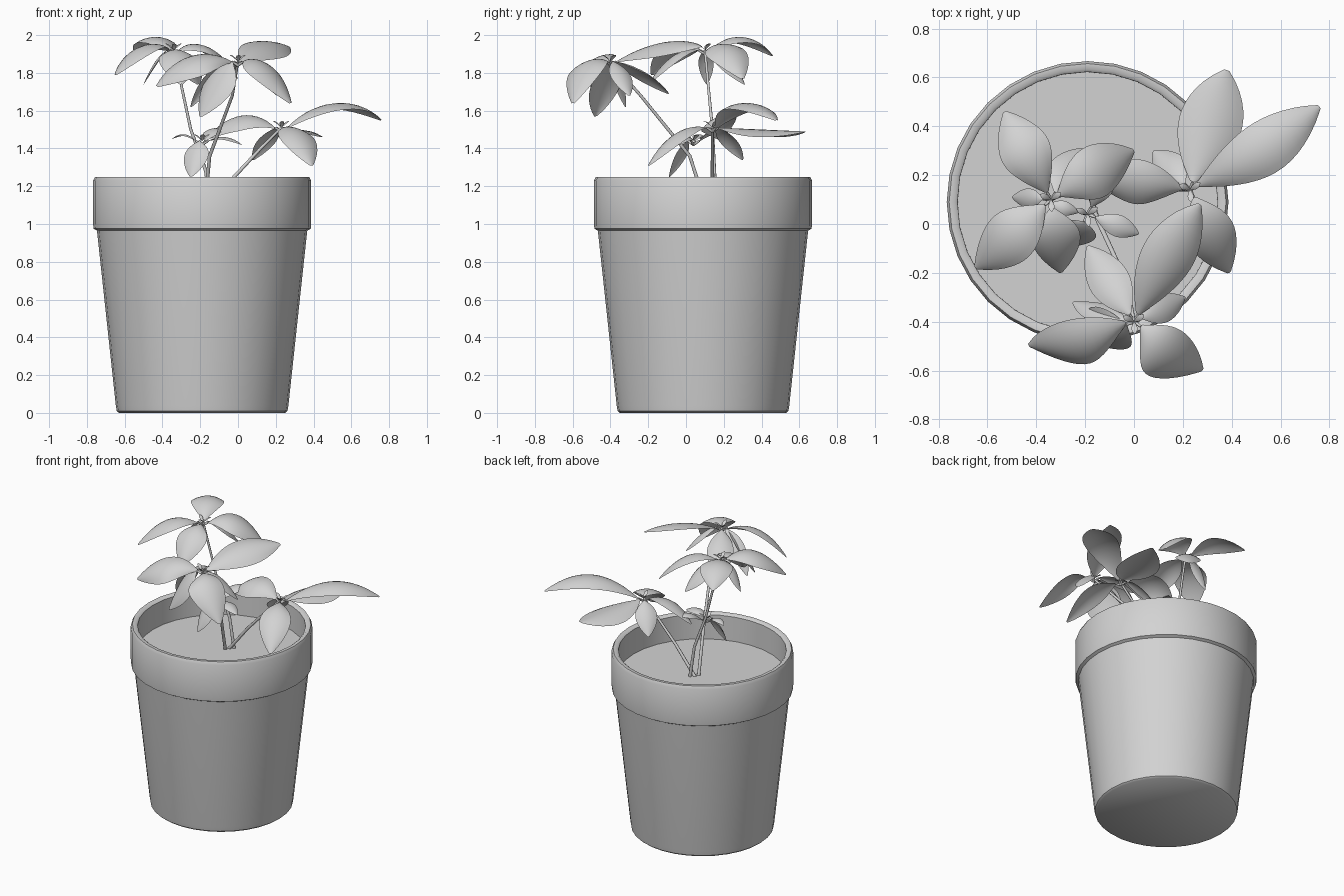
import bpy, bmesh, math
from mathutils import Vector

cube = bpy.data.objects.get("Cube")
if cube:
    bpy.data.objects.remove(cube, do_unlink=True)

GREY = (0.65, 0.65, 0.65, 1)
grey = bpy.data.materials.new("plain_grey")
grey.use_nodes = True
grey.diffuse_color = GREY
grey.node_tree.nodes["Principled BSDF"].inputs["Base Color"].default_value = GREY

POT_X, POT_Y = -0.19, 0.09


def finish(bm, name, angle=40):
    """Turn a bmesh into a smooth shaded object that keeps sharp edges."""
    mesh = bpy.data.meshes.new(name)
    bm.to_mesh(mesh)
    bm.free()
    mesh.materials.append(grey)
    obj = bpy.data.objects.new(name, mesh)
    bpy.context.collection.objects.link(obj)
    bpy.ops.object.select_all(action='DESELECT')
    obj.select_set(True)
    bpy.context.view_layer.objects.active = obj
    bpy.ops.object.shade_smooth_by_angle(angle=math.radians(angle))


def lathe(name, profile, sides=32):
    """Spin a radius/height profile around the pot axis."""
    bm = bmesh.new()
    verts = [bm.verts.new((POT_X + r, POT_Y, z)) for r, z in profile]
    edges = [bm.edges.new(pair) for pair in zip(verts, verts[1:])]
    bmesh.ops.spin(bm, geom=verts + edges, cent=(POT_X, POT_Y, 0), axis=(0, 0, 1),
                   angle=math.tau, steps=sides, use_duplicate=False)
    bmesh.ops.remove_doubles(bm, verts=bm.verts, dist=0.0005)
    bmesh.ops.recalc_face_normals(bm, faces=bm.faces)
    finish(bm, name)


def bezier(a, b, c, t):
    return a * (1 - t) ** 2 + b * 2 * t * (1 - t) + c * t * t


def leaf(name, base, tip, width, arch=0.03, roll=0.0, bow=0.0, rows=14, cols=8):
    """Arched oval leaf blade with drooping edges; bow bends it sideways."""
    base, tip = Vector(base), Vector(tip)
    flat = Vector((tip.x - base.x, tip.y - base.y, 0)).normalized()
    across = Vector((flat.y, -flat.x, 0))
    ctrl = (base + tip) / 2 + Vector((0, 0, arch * 2)) + across * bow * 2
    bm = bmesh.new()
    grid = []
    for i in range(rows + 1):
        t = i / rows
        mid = bezier(base, ctrl, tip, t)
        tangent = ((ctrl - base) * (1 - t) + (tip - ctrl) * t).normalized()
        normal = across.cross(tangent).normalized()
        side = across * math.cos(roll) - normal * math.sin(roll)
        up = normal * math.cos(roll) + across * math.sin(roll)
        half = width / 2 * max(0.03, math.sin(math.pi * t ** 1.08)) ** 0.7
        row = []
        for j in range(cols + 1):
            s = 2 * j / cols - 1
            row.append(bm.verts.new(mid + side * s * half - up * 0.3 * half * s * s))
        grid.append(row)
    for r0, r1 in zip(grid, grid[1:]):
        for j in range(cols):
            bm.faces.new((r0[j], r0[j + 1], r1[j + 1], r1[j]))
    bmesh.ops.recalc_face_normals(bm, faces=bm.faces)
    finish(bm, name, 60)


def stem(name, points, radius=0.011, sides=8):
    """Thin tapering tube through a few points."""
    bm = bmesh.new()
    rings = []
    points = [Vector(p) for p in points]
    last = len(points) - 1
    for i, p in enumerate(points):
        way = points[min(i + 1, last)] - points[max(i - 1, 0)]
        turn = way.to_track_quat('Z', 'Y')
        r = radius * (1 - 0.35 * i / last)
        angles = [k * math.tau / sides for k in range(sides)]
        rings.append([bm.verts.new(p + turn @ Vector((r * math.cos(a), r * math.sin(a), 0)))
                      for a in angles])
    for a, b in zip(rings, rings[1:]):
        for k in range(sides):
            n = (k + 1) % sides
            bm.faces.new((a[k], a[n], b[n], b[k]))
    bm.faces.new(rings[0][::-1])
    bm.faces.new(rings[-1])
    finish(bm, name, 60)


def grow_crown(crown, node, leaves):
    """Ring of stalked leaves with small bud leaves in the middle."""
    node = Vector(node)
    for n, (tip, *shape) in enumerate(leaves, 1):
        out = Vector((tip[0] - node.x, tip[1] - node.y, 0)).normalized()
        start = node + out * 0.035
        stem(f"{crown}_leaf_stalk_{n}", [node - Vector((0, 0, 0.02)), start], 0.008)
        leaf(f"{crown}_leaf_{n}", start, tip, *shape)
    for k in range(3):
        a = k * math.tau / 3 + 0.6
        bud = node + Vector((math.cos(a), math.sin(a), 0.7)) * 0.05
        leaf(f"{crown}_bud_{k + 1}", node, bud, 0.025, 0.01, rows=5, cols=2)


# Pot with a thick rim band, and the soil inside
lathe("pot", [(0, 0), (0.44, 0), (0.452, 0.01), (0.457, 0.04), (0.554, 0.94), (0.557, 0.965),
              (0.575, 0.975), (0.577, 1), (0.577, 1.23), (0.567, 1.25), (0.545, 1.25),
              (0.533, 1.24), (0.532, 1.06)])
lathe("soil", [(0.534, 1.07), (0, 1.07)])

# Stems: tall left one, front one and low right one
TALL, FRONT, LOW = (-0.34, 0.1, 1.92), (0, -0.4, 1.86), (0.23, 0.14, 1.51)
stem("tall_stem", [(-0.14, 0.16, 1.05), (-0.17, 0.15, 1.28), (-0.25, 0.14, 1.5), TALL])
stem("front_stem", [(-0.18, 0.12, 1.05), (-0.15, 0.02, 1.36), (-0.03, -0.24, 1.68), FRONT])
stem("low_stem", [(-0.18, 0.14, 1.05), (-0.02, 0.14, 1.25), (0.12, 0.14, 1.4), LOW])

# Leaves of each crown: tip, width, arch, roll, sideways bow
grow_crown("tall", TALL, [
    ((-0.53, 0.46, 1.89), 0.21, 0.085),
    ((-0.65, -0.18, 1.79), 0.22, 0.085, 0.1),
    ((0, 0.3, 1.77), 0.22, 0.09, 0.2),
    ((-0.3, -0.2, 1.74), 0.2, 0.06),
    ((-0.21, 0.31, 1.74), 0.16),
    ((-0.5, 0.11, 1.74), 0.08)])
grow_crown("front", FRONT, [
    ((-0.43, -0.5, 1.73), 0.22, 0.07, -0.5, -0.045),
    ((0.28, -0.6, 1.64), 0.23, 0.09, 0.1, 0.035),
    ((0.27, 0.08, 1.94), 0.23, 0.05, 0.35),
    ((-0.2, -0.48, 1.57), 0.23, 0.04, -0.4),
    ((-0.25, -0.32, 1.62), 0.1, 0.04, 0.6),
    ((0.21, -0.3, 1.68), 0.12),
    ((-0.19, -0.09, 1.69), 0.17)])
grow_crown("low", LOW, [
    ((0.76, 0.48, 1.55), 0.22, 0.11, 0, 0.02),
    ((0.38, 0.63, 1.49), 0.26, 0),
    ((-0.17, 0.18, 1.45), 0.2, 0.08, -0.4),
    ((0.39, -0.2, 1.31), 0.2, 0.07),
    ((0.08, 0.3, 1.34), 0.14)])
grow_crown("inner", (-0.19, 0.04, 1.44), [
    ((-0.25, -0.09, 1.25), 0.14),
    ((0.02, -0.04, 1.42), 0.09),
    ((-0.35, 0.08, 1.45), 0.06),
    ((-0.1, 0.22, 1.5), 0.1)])
